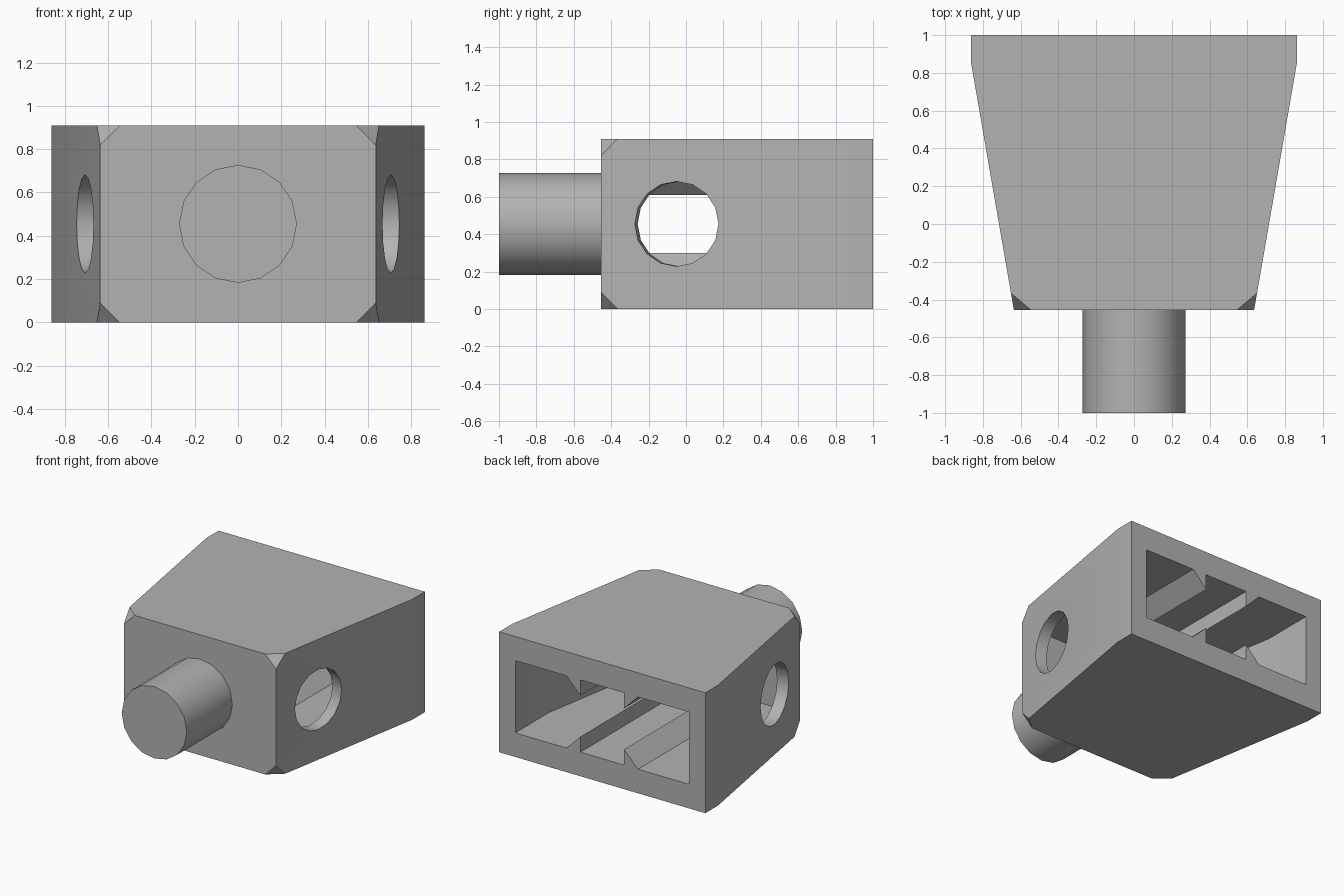
import bpy, bmesh, math
from mathutils import Matrix, Euler

if "Cube" in bpy.data.objects:
    bpy.data.objects.remove(bpy.data.objects["Cube"])

HEIGHT, MID = 0.91, 0.455
FRONT, BACK = -0.4545, 1.0

grey = bpy.data.materials.new("plain_grey")
grey.use_nodes = True
colour = (0.45, 0.45, 0.45, 1)
grey.diffuse_color = colour
grey.node_tree.nodes["Principled BSDF"].inputs["Base Color"].default_value = colour


def finish(name, bm):
    bmesh.ops.recalc_face_normals(bm, faces=bm.faces)
    mesh = bpy.data.meshes.new(name)
    bm.to_mesh(mesh)
    bm.free()
    obj = bpy.data.objects.new(name, mesh)
    mesh.materials.append(grey)
    bpy.context.collection.objects.link(obj)
    return obj


def prism(bm, outline, offset):
    """Extrude a closed outline of 3D points along an offset."""
    face = bm.faces.new([bm.verts.new(p) for p in outline])
    new = bmesh.ops.extrude_face_region(bm, geom=[face])["geom"]
    bmesh.ops.translate(bm, vec=offset, verts=[v for v in new if isinstance(v, bmesh.types.BMVert)])


def mirrored_plan(half, z):
    """Outline from right-hand points (front to back), mirrored in x."""
    return [(x, y, z) for x, y in half] + [(-x, y, z) for x, y in reversed(half)]


def cylinder(bm, radius, depth, centre, turn):
    matrix = Matrix.Translation(centre) @ Euler((math.pi / 2, 0, turn)).to_matrix().to_4x4()
    bmesh.ops.create_cone(bm, cap_ends=True, segments=16, radius1=radius,
                          radius2=radius, depth=depth, matrix=matrix)


def activate(obj):
    bpy.ops.object.select_all(action='DESELECT')
    obj.select_set(True)
    bpy.context.view_layer.objects.active = obj


def cut(obj, cutter):
    cutter.hide_render = True
    mod = obj.modifiers.new("cut", 'BOOLEAN')
    mod.operation, mod.solver, mod.object = 'DIFFERENCE', 'EXACT', cutter
    activate(obj)
    bpy.ops.object.modifier_apply(modifier=mod.name)
    bpy.data.objects.remove(cutter)


# Tapered housing with clipped front corners
bm = bmesh.new()
prism(bm, mirrored_plan([(0.636, FRONT), (0.862, 0.85), (0.862, BACK)], 0), (0, 0, HEIGHT))
corners = [v for v in bm.verts if v.co.y < FRONT + 0.01]
bmesh.ops.bevel(bm, geom=corners, offset=0.09, segments=1, affect='VERTICES')
housing = finish("housing", bm)

# Cavity open at the back, with wedge-shaped rails on floor and ceiling
bm = bmesh.new()
prism(bm, mirrored_plan([(0.563, -0.36), (0.727, 0.6), (0.727, 1.2)], 0.182), (0, 0, 0.546))
cavity = finish("cavity_cutter", bm)
bm = bmesh.new()
for sx in (1, -1):
    for sz in (1, -1):
        wedge = [(0.182, 0.155), (0.182, 0.35), (0.30, 0.35), (0.30, 0.273)]
        prism(bm, [(sx * x, -0.6, MID + sz * z) for x, z in wedge], (0, 2, 0))
cut(cavity, finish("rail_cutter", bm))
cut(housing, cavity)

# Round holes square to the slanted side walls
slant = math.atan2(0.226, 1.3)
bm = bmesh.new()
for side in (1, -1):
    cylinder(bm, 0.227, 0.4, (side * 0.706, -0.05, MID), side * (math.pi / 2 - slant))
cut(housing, finish("hole_cutter", bm))

# Solid round peg at the front
bm = bmesh.new()
cylinder(bm, 0.272, 0.56, (0, -0.72, MID), 0)
peg = finish("peg", bm)

for part in (housing, peg):
    activate(part)
    bpy.ops.object.shade_smooth_by_angle(angle=math.radians(30))
